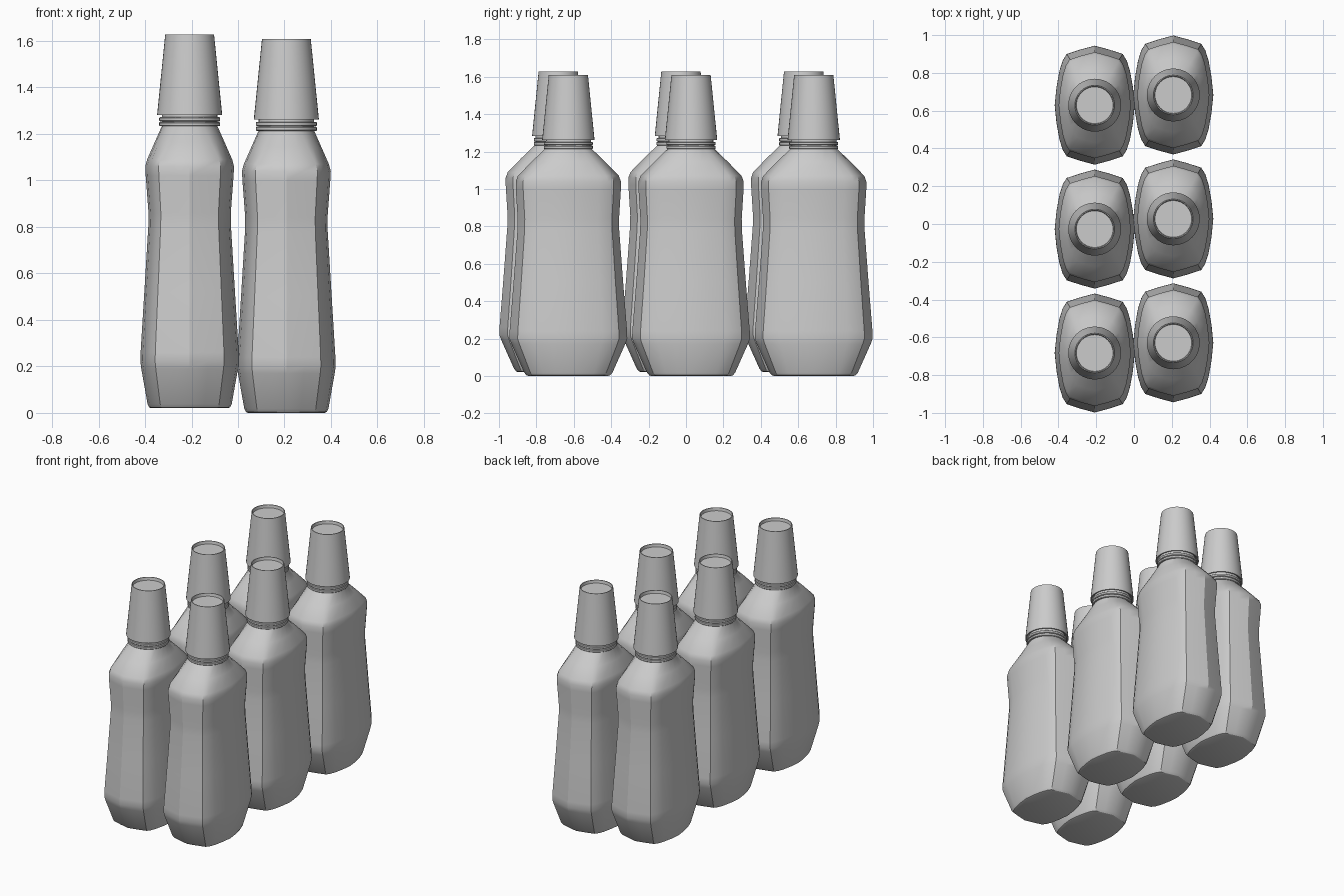
import bpy, bmesh, math

if "Cube" in bpy.data.objects:
    bpy.data.objects.remove(bpy.data.objects["Cube"])

# Quarter cross-section of the body (unit size), from the side ridge to the front ridge
QUARTER = [(1, 0), (0.955, 0.3), (0.88, 0.58), (0.80, 0.75), (0.70, 0.86), (0.36, 0.935), (0, 1)]
# Body levels: z, half width x, half width y, blend towards a circle
LEVELS = [(0, 0.165, 0.212, 0), (0.004, 0.174, 0.224, 0), (0.018, 0.181, 0.236, 0),
          (0.17, 0.208, 0.304, 0), (0.20, 0.212, 0.315, 0), (0.24, 0.211, 0.314, 0),
          (0.50, 0.195, 0.293, 0), (0.78, 0.178, 0.272, 0), (0.84, 0.177, 0.271, 0),
          (1.00, 0.189, 0.281, 0), (1.04, 0.191, 0.281, 0), (1.07, 0.183, 0.270, 0.03),
          (1.145, 0.150, 0.197, 0.45), (1.215, 0.119, 0.124, 1), (1.28, 0.119, 0.119, 1)]
# Lathe profiles: radius, z
RING = [(0.115, -0.009), (0.128, -0.009), (0.131, -0.006), (0.131, 0.006), (0.128, 0.009), (0.115, 0.009)]
CAP = [(0, 1.588), (0.097, 1.588), (0.100, 1.608), (0.105, 1.608), (0.140, 1.262),
       (0.133, 1.262), (0.118, 1.275)]


def loft(name, rings, cap_start=False):
    bm = bmesh.new()
    rows = [[bm.verts.new(p) for p in ring] for ring in rings]
    for a, b in zip(rows, rows[1:]):
        n = len(a)
        for i in range(n):
            j = (i + 1) % n
            bm.faces.new((a[i], a[j], b[j], b[i]))
    if cap_start:
        bm.faces.new(rows[0][::-1])
    bmesh.ops.remove_doubles(bm, verts=bm.verts, dist=1e-5)
    bmesh.ops.recalc_face_normals(bm, faces=bm.faces)
    mesh = bpy.data.meshes.new(name)
    bm.to_mesh(mesh)
    bm.free()
    obj = bpy.data.objects.new(name, mesh)
    bpy.context.collection.objects.link(obj)
    bpy.ops.object.select_all(action='DESELECT')
    obj.select_set(True)
    bpy.context.view_layer.objects.active = obj
    bpy.ops.object.shade_smooth_by_angle(angle=math.radians(28))
    return obj


def lathe(name, profile, z=0, n=40):
    return loft(name, [[(r * math.cos(math.tau * i / n), r * math.sin(math.tau * i / n), h + z)
                        for i in range(n)] for r, h in profile])


# Full cross-section by turning the quarter through four mirrored quadrants
half = QUARTER + [(-x, y) for x, y in QUARTER[-2::-1]]
section = half + [(-x, -y) for x, y in half[1:-1]]


def body_ring(z, hx, hy, blend):
    ring = []
    for i, (x, y) in enumerate(section):
        a = math.tau * i / len(section)
        ring.append((hx * (x + (math.cos(a) - x) * blend),
                     hy * (y + (math.sin(a) - y) * blend), z))
    return ring


# Master bottle parts
parts = [loft("bottle_body", [body_ring(*lv) for lv in LEVELS], True),
         lathe("bottle_cap", CAP)]
parts += [lathe("neck_ring", RING, z) for z in (1.222, 1.243)]

# Two staggered columns of three bottles
spots = [(side * 0.208, row * 0.656 + side * 0.027, 0.02 if side < 0 else 0)
         for side in (1, -1) for row in (-1, 0, 1)]
for k, spot in enumerate(spots):
    for part in parts:
        obj = part
        if k:
            obj = part.copy()
            bpy.context.collection.objects.link(obj)
        obj.location = spot
